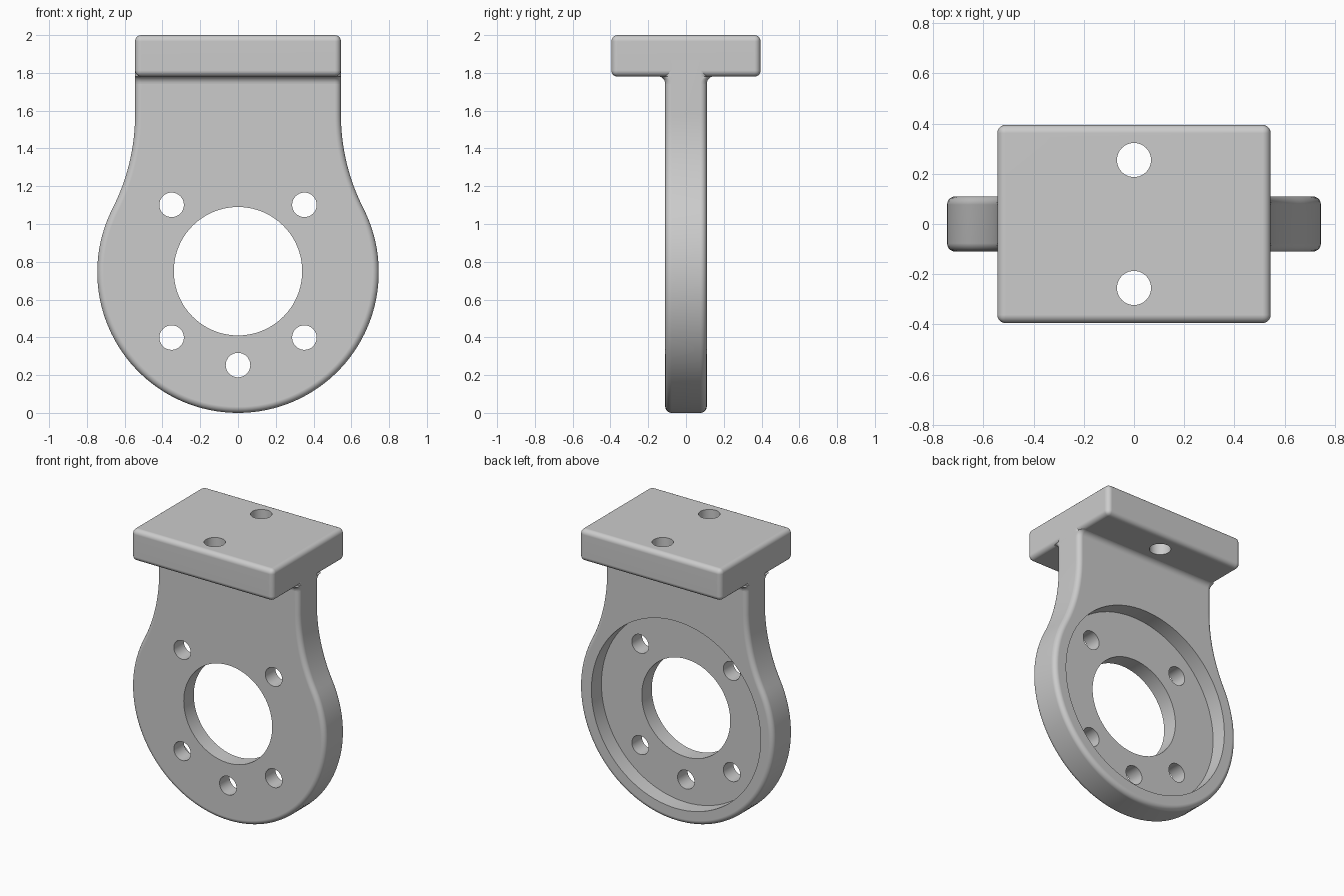
import bpy
import bmesh
from math import sin, cos, pi, radians
from mathutils import Matrix

default = bpy.data.objects.get("Cube")
if default:
    bpy.data.objects.remove(default, do_unlink=True)

# One plain grey for the whole bracket
GREY = (0.6, 0.6, 0.6, 1)
grey = bpy.data.materials.new("plain grey")
grey.use_nodes = True
grey.diffuse_color = GREY
grey.node_tree.nodes["Principled BSDF"].inputs["Base Color"].default_value = GREY

R = 0.745        # round end radius, also its centre height
HALF = 0.545     # half width of neck and top plate
THICK = 0.11     # half thickness of the web
ROUND = 0.033    # edge rounding


def add_object(name, bm):
    bmesh.ops.recalc_face_normals(bm, faces=bm.faces)
    mesh = bpy.data.meshes.new(name)
    bm.to_mesh(mesh)
    bm.free()
    mesh.materials.append(grey)
    obj = bpy.data.objects.new(name, mesh)
    bpy.context.collection.objects.link(obj)
    return obj


def activate(obj):
    bpy.ops.object.select_all(action="DESELECT")
    obj.select_set(True)
    bpy.context.view_layer.objects.active = obj


def round_edges(obj):
    mod = obj.modifiers.new("rounding", "BEVEL")
    mod.width = ROUND
    mod.segments = 5
    mod.limit_method = "ANGLE"
    mod.angle_limit = radians(60)
    activate(obj)
    bpy.ops.object.modifier_apply(modifier=mod.name)


def cut_cylinder(obj, centre, radius, depth, axis, sides=64):
    bm = bmesh.new()
    turn = Matrix.Rotation(pi / 2, 4, "X") if axis == "Y" else Matrix()
    bmesh.ops.create_cone(bm, cap_ends=True, segments=sides, radius1=radius,
                          radius2=radius, depth=depth,
                          matrix=Matrix.Translation(centre) @ turn)
    cutter = add_object("hole_cutter", bm)
    cutter.hide_render = True
    mod = obj.modifiers.new("hole", "BOOLEAN")
    mod.operation = "DIFFERENCE"
    mod.solver = "EXACT"
    mod.object = cutter
    activate(obj)
    bpy.ops.object.modifier_apply(modifier=mod.name)
    bpy.data.objects.remove(cutter, do_unlink=True)


def finish(obj):
    activate(obj)
    bpy.ops.object.shade_smooth_by_angle(angle=radians(32))
    mod = obj.modifiers.new("flat face normals", "WEIGHTED_NORMAL")
    mod.keep_sharp = True


# Web outline: round end, then a concave arc into the straight neck
blend = radians(27)
flare = (R * cos(blend) - HALF) / (1 - cos(blend))
flare_z = R + (flare + R) * sin(blend)
side = []
for i in range(41):
    a = -pi / 2 + (blend + pi / 2) * i / 40
    side.append((R * cos(a), R + R * sin(a)))
for i in range(1, 17):
    a = blend * (1 - i / 16)
    side.append((HALF + flare - flare * cos(a), flare_z - flare * sin(a)))
side.append((HALF, 1.9))
outline = side + [(-x, z) for x, z in reversed(side[1:])]

bm = bmesh.new()
face = bm.faces.new([bm.verts.new((x, -THICK, z)) for x, z in outline])
extruded = bmesh.ops.extrude_face_region(bm, geom=[face])
moved = [v for v in extruded["geom"] if isinstance(v, bmesh.types.BMVert)]
bmesh.ops.translate(bm, verts=moved, vec=(0, 2 * THICK, 0))
web = add_object("web", bm)
round_edges(web)

# Recess on the back, centre bore and five bolt holes
cut_cylinder(web, (0, 0.15, R), 0.65, 0.3, "Y", 96)
cut_cylinder(web, (0, 0, 0.75), 0.34, 1, "Y", 80)
for angle in (45, 135, 225, 270, 315):
    a = radians(angle)
    cut_cylinder(web, (0.497 * cos(a), 0, 0.75 + 0.497 * sin(a)), 0.065, 1, "Y", 32)
finish(web)

# Top plate with two vertical bolt holes
bm = bmesh.new()
bmesh.ops.create_cube(bm, size=1, matrix=Matrix.Translation((0, 0, 1.89))
                      @ Matrix.Diagonal((2 * HALF, 0.79, 0.22, 1)))
plate = add_object("top_plate", bm)
round_edges(plate)
for y in (-0.255, 0.255):
    cut_cylinder(plate, (0, y, 1.9), 0.068, 1, "Z", 40)
finish(plate)


# Fillet that flares the neck out to the underside of the plate
def rounded_ring(bm, half_x, half_y, z):
    ring = []
    for quarter, (sx, sy) in enumerate([(1, 1), (-1, 1), (-1, -1), (1, -1)]):
        for i in range(6):
            a = (quarter + i / 5) * pi / 2
            ring.append(bm.verts.new((sx * (half_x - ROUND) + ROUND * cos(a),
                                      sy * (half_y - ROUND) + ROUND * sin(a), z)))
    return ring


bm = bmesh.new()
fillet_r = 0.04
rings = []
for i in range(9):
    a = pi / 2 * i / 8
    rings.append(rounded_ring(bm, HALF, THICK + fillet_r * (1 - cos(a)),
                              1.742 + fillet_r * sin(a)))
for low, high in zip(rings, rings[1:]):
    for i in range(len(low)):
        j = (i + 1) % len(low)
        bm.faces.new((low[i], low[j], high[j], high[i]))
bm.faces.new(rings[0])
bm.faces.new(rings[-1])
fillet = add_object("neck_fillet", bm)
finish(fillet)
